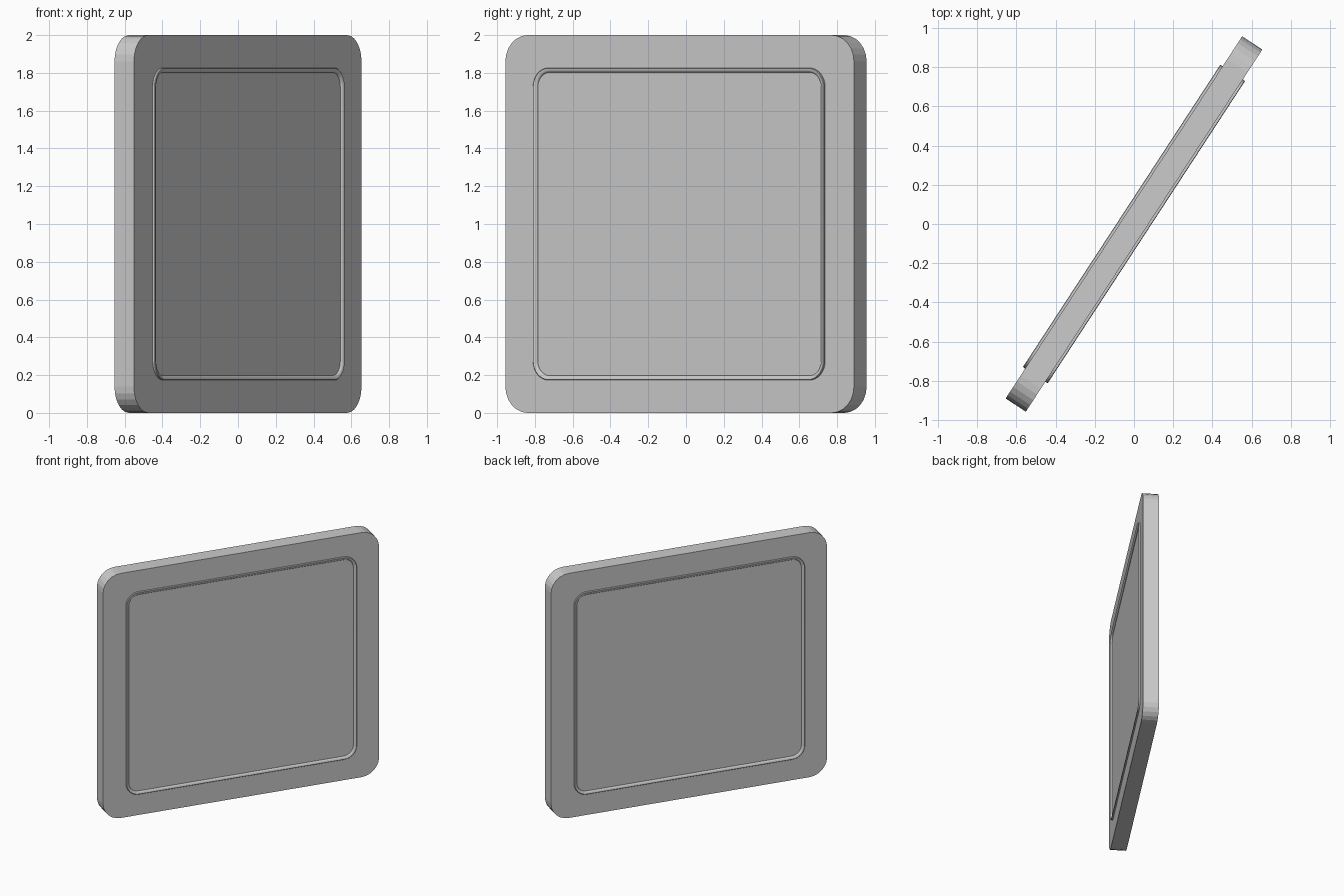
import bpy, bmesh
from math import sin, cos, pi, radians

if "Cube" in bpy.data.objects:
    bpy.data.objects.remove(bpy.data.objects["Cube"])

ANGLE = radians(56.85)     # turn of the slab about z
HALF_L, HALF_H, HALF_T = 1.102, 1.0, 0.0615


def rounded_rect(hl, hh, r, seg):
    """Outline in the slab plane (length, height), counter-clockwise."""
    pts = []
    for i, (sx, sz) in enumerate([(1, 1), (-1, 1), (-1, -1), (1, -1)]):
        for k in range(seg + 1):
            a = (i + k / seg) * pi / 2
            pts.append((sx * (hl - r) + r * cos(a), sz * (hh - r) + r * sin(a)))
    return pts


def make_object(name, bm):
    bmesh.ops.recalc_face_normals(bm, faces=bm.faces)
    mesh = bpy.data.meshes.new(name)
    bm.to_mesh(mesh)
    bm.free()
    ob = bpy.data.objects.new(name, mesh)
    bpy.context.collection.objects.link(ob)
    ob.location.z = HALF_H
    ob.rotation_euler.z = ANGLE
    return ob


def bridge(bm, a, b):
    for i in range(len(a)):
        j = (i + 1) % len(a)
        bm.faces.new((a[i], a[j], b[j], b[i]))


# Slab with rounded corners
bm = bmesh.new()
outline = rounded_rect(HALF_L, HALF_H, 0.14, 6)
rings = [[bm.verts.new((x, y, z)) for x, z in outline] for y in (-HALF_T, HALF_T)]
bridge(bm, *rings)
for ring in rings:
    bm.faces.new(ring)
make_object("slab", bm)


# Thin raised frame on each broad face: steep outside, rounded inside
def frame(name, side):
    w, h = 0.024, 0.014
    profile = [(0, -0.004), (0, h * 0.8), (0.003, h)]
    profile += [(0.003 + (w - 0.003) * sin(a), h * cos(a))
                for a in (pi / 8, pi / 4, 3 * pi / 8, pi / 2)]
    profile.append((w, -0.004))
    bm = bmesh.new()
    loops = []
    for inset, up in profile:
        pts = rounded_rect(0.92 - inset, 0.827 - inset, 0.10 - inset, 8)
        loops.append([bm.verts.new((x, side * (HALF_T + up), z)) for x, z in pts])
    for a, b in zip(loops, loops[1:] + loops[:1]):
        bridge(bm, a, b)
    ob = make_object(name, bm)
    bpy.context.view_layer.objects.active = ob
    ob.select_set(True)
    bpy.ops.object.shade_smooth_by_angle(angle=radians(40))
    ob.select_set(False)


frame("front_frame", -1)
frame("back_frame", 1)
